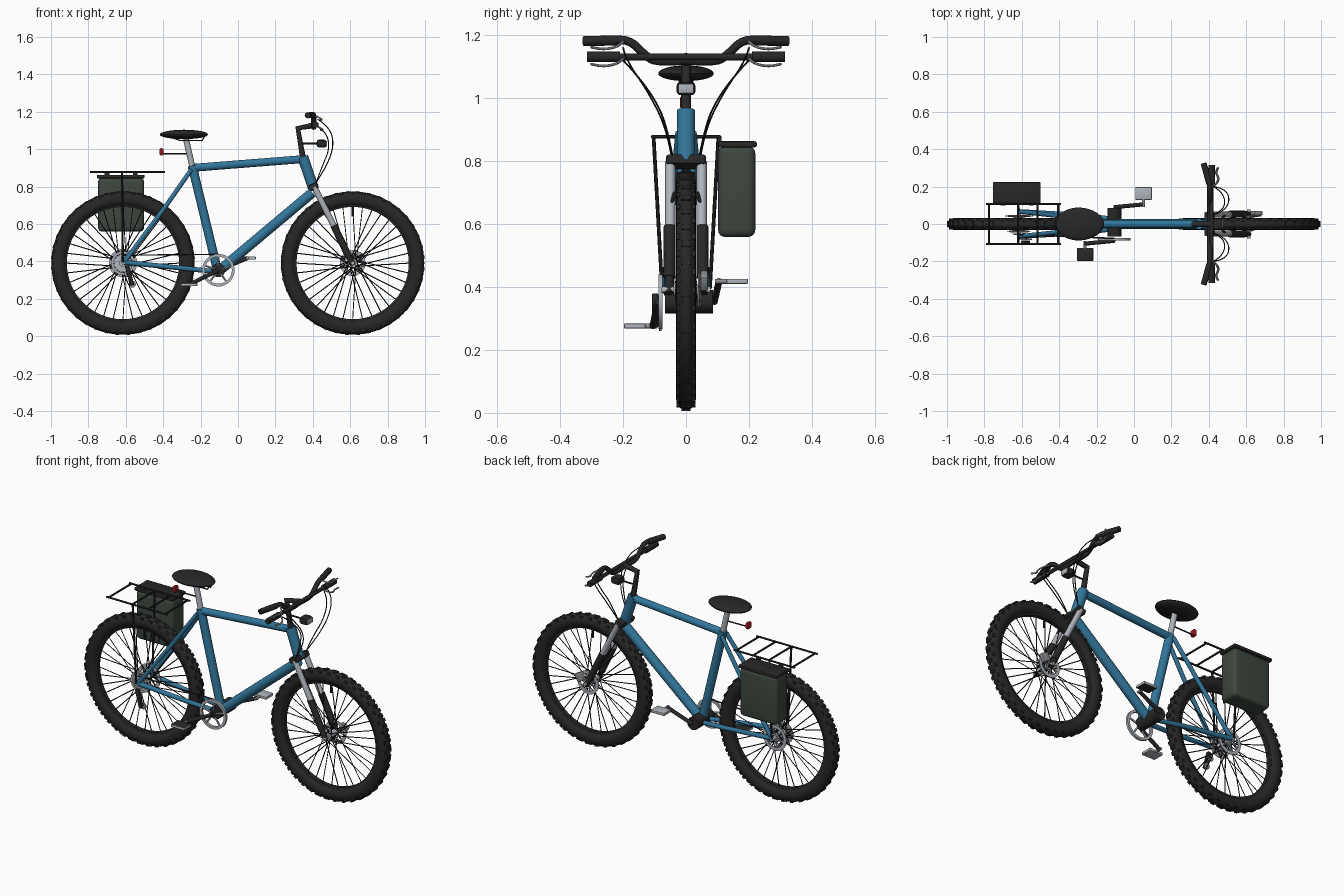
import bpy, bmesh, math
from mathutils import Vector, Matrix, Euler

if "Cube" in bpy.data.objects:
    bpy.data.objects.remove(bpy.data.objects["Cube"])

COLORS = {
    "black_rubber": (0.020, 0.020, 0.020), "dark_plastic": (0.021, 0.021, 0.022),
    "spoke_black": (0.013, 0.013, 0.013),
    "frame_blue": (0.032, 0.182, 0.328), "silver": (0.43, 0.46, 0.505),
    "steel_grey": (0.27, 0.28, 0.29), "bag_green": (0.047, 0.063, 0.048),
    "light_red": (0.42, 0.012, 0.015),
}
MATS = {}
for key, c in COLORS.items():
    MATS[key] = bpy.data.materials.new(key)
    MATS[key].diffuse_color = (*c, 1)


def activate(ob):
    bpy.ops.object.select_all(action='DESELECT')
    ob.select_set(True)
    bpy.context.view_layer.objects.active = ob


def finish(name, bm, *mats):
    bmesh.ops.recalc_face_normals(bm, faces=bm.faces)
    me = bpy.data.meshes.new(name)
    bm.to_mesh(me)
    bm.free()
    ob = bpy.data.objects.new(name, me)
    bpy.context.collection.objects.link(ob)
    for m in mats:
        me.materials.append(MATS[m])
    activate(ob)
    bpy.ops.object.shade_smooth_by_angle(angle=math.radians(35))
    return ob


def tubes(name, paths, r, mat, res=4, curved=False):
    """Round tubes along one or more paths."""
    cu = bpy.data.curves.new(name, 'CURVE')
    cu.dimensions = '3D'
    cu.bevel_depth, cu.bevel_resolution, cu.use_fill_caps = r, res, True
    for path in paths:
        sp = cu.splines.new('NURBS' if curved else 'POLY')
        sp.points.add(len(path) - 1)
        for p, co in zip(sp.points, path):
            p.co = (*co, 1)
        if curved:
            sp.use_endpoint_u, sp.order_u, sp.resolution_u = True, 3, 5
    cu.materials.append(MATS[mat])
    ob = bpy.data.objects.new(name, cu)
    bpy.context.collection.objects.link(ob)
    activate(ob)
    bpy.ops.object.convert(target='MESH')
    ob = bpy.context.object
    bpy.ops.object.shade_smooth_by_angle(angle=math.radians(40))
    return ob


def both(path):
    """A path and its mirror across the middle plane."""
    return [path, [(x, -y, z) for x, y, z in path]]


def boxes(name, items, mat, bevel=0.0, segs=2):
    """Items are (centre, size, rotation)."""
    bm = bmesh.new()
    for c, s, rot in items:
        m = Matrix.LocRotScale(Vector(c), Euler(rot), Vector(s))
        bmesh.ops.create_cube(bm, size=1, matrix=m)
    if bevel:
        bmesh.ops.bevel(bm, geom=bm.edges[:], offset=bevel, segments=segs, profile=0.5, affect='EDGES')
    return finish(name, bm, mat)


def lathe(name, profile, cx, cz, mat, n=48):
    """Spin a closed (radius, y) profile about a crosswise axis."""
    bm = bmesh.new()
    rings = []
    for i in range(n):
        a = math.tau * i / n
        rings.append([bm.verts.new((cx + r * math.cos(a), y, cz + r * math.sin(a))) for r, y in profile])
    k = len(profile)
    for i in range(n):
        p, q = rings[i], rings[(i + 1) % n]
        for j in range(k):
            bm.faces.new((p[j], p[(j + 1) % k], q[(j + 1) % k], q[j]))
    return finish(name, bm, mat)


def flat_ring(name, cx, cz, y, r0, r1, t, mat):
    return lathe(name, [(r0, y - t), (r1, y - t), (r1, y + t), (r0, y + t)], cx, cz, mat)


def spider(name, cx, cz, y, r0, r1, count, r, mat):
    """Radial arms between two radii."""
    arms = []
    for i in range(count):
        a = math.tau * i / count + 0.3
        arms.append([(cx + q * math.cos(a), y, cz + q * math.sin(a)) for q in (r0, r1)])
    return tubes(name, arms, r, mat, 1)


# Wheels: tyre, tread blocks, rim, spokes, hub and valve
WZ, REAR, FRONT = 0.391, -0.615, 0.613
for side, cx, disc in (("rear", REAR, 0.076), ("front", FRONT, 0.069)):
    prof = [(0.344 + 0.039 * math.cos(math.tau * i / 16), 0.032 * math.sin(math.tau * i / 16)) for i in range(16)]
    lathe(side + "_tyre", prof, cx, WZ, "black_rubber", 80)
    knobs = []
    for i in range(80):
        a = math.tau * i / 80
        rows = ((0.3785, 0.008, 0.014), (0.3785, -0.008, 0.014)) if i % 2 else ((0.368, 0.023, 0.015), (0.368, -0.023, 0.015))
        for r, y, w in rows:
            knobs.append(((cx + r * math.cos(a), y, WZ + r * math.sin(a)), (0.013, w, 0.019), (0, -a, 0)))
    boxes(side + "_tread", knobs, "black_rubber")
    lathe(side + "_rim", [(0.300, -0.012), (0.315, -0.017), (0.315, 0.017), (0.300, 0.012)], cx, WZ, "dark_plastic", 60)
    spokes = []
    for i in range(36):
        a = math.tau * i / 36
        b = a + (0.8 if (i // 2) % 2 else -0.8)
        y = 0.032 if i % 2 else -0.032
        spokes.append([(cx + 0.024 * math.cos(b), y, WZ + 0.024 * math.sin(b)),
                       (cx + 0.302 * math.cos(a), y * 0.15, WZ + 0.302 * math.sin(a))])
    tubes(side + "_spokes", spokes, 0.0028, "spoke_black", 0)
    tubes(side + "_hub", [[(cx, -0.04, WZ), (cx, 0.04, WZ)]], 0.020, "silver")
    tubes(side + "_axle", [[(cx, -0.078, WZ), (cx, 0.078, WZ)]], 0.010, "silver")
    tubes(side + "_valve", [[(cx, 0, WZ + 0.25), (cx, 0, WZ + 0.30)]], 0.006, "dark_plastic", 2)
    # Brake disc
    flat_ring(side + "_brake_disc", cx, WZ, 0.043, disc - 0.020, disc, 0.002, "silver")
    spider(side + "_disc_arms", cx, WZ, 0.043, 0.015, disc - 0.015, 6, 0.0045, "silver")
# Sprocket cluster: open large rings on arms, solid small ones
for i, (r0, r) in enumerate(((0.050, 0.064), (0.036, 0.048), (0.018, 0.036), (0.018, 0.030))):
    flat_ring("sprocket_%d" % i, REAR, WZ, -0.038 - 0.006 * i, r0, r, 0.0018, "silver")
spider("sprocket_arms", REAR, WZ, -0.040, 0.018, 0.055, 8, 0.004, "silver")

# Frame
BX, BZ = -0.105, 0.353
tubes("seat_tube", [[(BX - 0.005, 0, BZ), (-0.245, 0, 0.912)]], 0.024, "frame_blue", 6)
tubes("top_tube", [[(-0.245, 0, 0.900), (0.350, 0, 0.947)]], 0.021, "frame_blue", 6)
tubes("down_tube", [[(BX + 0.02, 0, BZ + 0.01), (0.398, 0, 0.768)]], 0.027, "frame_blue", 6)
tubes("head_tube", [[(0.346, 0, 0.960), (0.402, 0, 0.795)]], 0.029, "frame_blue", 6)
tubes("seat_stays", both([(-0.25, 0.022, 0.89), (-0.39, 0.042, 0.69), (-0.61, 0.066, 0.395)]), 0.012, "frame_blue")
tubes("chain_stays", both([(BX - 0.02, 0.028, 0.346), (-0.30, 0.048, 0.364), (-0.61, 0.066, 0.395)]), 0.013, "frame_blue")
tubes("stay_bridge", [[(-0.39, -0.042, 0.69), (-0.39, 0.042, 0.69)]], 0.009, "frame_blue", 2)

# Drive: crank housing, chainring, chain, derailleur, cranks
tubes("crank_housing", [[(BX, -0.066, BZ), (BX, 0.086, BZ)]], 0.037, "dark_plastic", 8)
flat_ring("chainring", BX, BZ, -0.081, 0.072, 0.087, 0.007, "silver")
spider("chainring_arms", BX, BZ, -0.081, 0.02, 0.076, 5, 0.006, "silver")
tubes("chain", [[(REAR, -0.056, WZ + 0.042), (BX, -0.077, BZ + 0.085)]], 0.004, "dark_plastic", 1)
boxes("derailleur", [((-0.580, -0.098, 0.325), (0.024, 0.020, 0.11), (0, -0.25, 0))], "dark_plastic", 0.005)
for i, (x, z) in enumerate(((-0.590, 0.335), (-0.564, 0.278))):
    flat_ring("guide_wheel_%d" % i, x, z, -0.082, 0.006, 0.018, 0.004, "steel_grey")
for s, side in ((-1, "right"), (1, "left")):
    px, pz = BX + s * 0.156, BZ - 0.006 + s * 0.071
    tubes(side + "_crank", [[(BX, s * 0.090, BZ), (px, s * 0.105, pz)]], 0.011, "dark_plastic")
    tubes(side + "_pedal_axle", [[(px, s * 0.092, pz), (px, s * 0.14, pz)]], 0.008, "steel_grey")
    pedal = boxes(side + "_pedal", [((px, s * 0.163, pz), (0.088, 0.068, 0.016), (0, 0, 0))], "silver", 0.003)
    pedal.data.materials.append(MATS["dark_plastic"])
    for f in pedal.data.polygons:
        f.material_index = 1 if f.normal.z * s < -0.5 else 0

# Saddle and post
tubes("seat_post", [[(-0.243, 0, 0.90), (-0.278, 0, 1.055)]], 0.016, "silver")
bm = bmesh.new()
bmesh.ops.create_uvsphere(bm, u_segments=32, v_segments=16, radius=1)
for v in bm.verts:
    x, y, z = v.co
    v.co = (-0.289 + 0.129 * x, 0.088 * y * (1 - 0.06 * x), 1.078 + (0.026 if z > 0 else 0.024) * z)
finish("saddle", bm, "dark_plastic")
tubes("saddle_rails", both([(-0.35, 0.02, 1.06), (-0.31, 0.02, 1.047), (-0.19, 0.015, 1.047), (-0.18, 0.012, 1.068)]), 0.004, "dark_plastic", 1)
tubes("tail_light_arm", [[(-0.26, 0, 0.976), (-0.405, -0.004, 0.976)]], 0.004, "dark_plastic", 2)
boxes("tail_light", [((-0.409, -0.003, 0.986), (0.020, 0.033, 0.038), (0, 0, 0))], "light_red", 0.006)

# Fork
boxes("fork_crown", [((0.403, 0, 0.798), (0.052, 0.128, 0.036), (0, -0.4, 0))], "dark_plastic", 0.010)
tubes("fork_upper_legs", both([(0.408, 0.050, 0.798), (0.520, 0.050, 0.575)]), 0.016, "silver")
tubes("fork_lower_legs", both([(0.512, 0.052, 0.592), (0.590, 0.053, 0.430)]), 0.019, "dark_plastic")
tubes("fork_tips", both([(0.580, 0.052, 0.450), (0.614, 0.054, 0.380)]), 0.015, "dark_plastic")
tubes("brake_arms", both([(0.475, 0.034, 0.700), (0.490, 0.056, 0.645)]), 0.007, "dark_plastic", 2)
boxes("brake_caliper", [((0.655, 0.058, 0.420), (0.05, 0.024, 0.05), (0, 0.5, 0))], "steel_grey", 0.006)

# Stem, handlebars, grips and levers
tubes("stem", [[(0.348, 0, 0.950), (0.320, 0, 1.112), (0.408, 0, 1.128)]], 0.016, "dark_plastic")
tubes("lower_handlebar", [[(0.415, -0.30, 1.131), (0.415, 0.30, 1.131)]], 0.011, "dark_plastic")
wing = [(0.405, 0.0, 1.120), (0.405, 0.09, 1.112), (0.405, 0.130, 1.135), (0.405, 0.170, 1.178), (0.405, 0.215, 1.188), (0.380, 0.31, 1.182)]
tubes("upper_handlebar", both(wing), 0.0135, "dark_plastic", 4, True)
tubes("lower_grips", both([(0.415, 0.21, 1.131), (0.415, 0.315, 1.131)]), 0.017, "black_rubber")
tubes("upper_grips", both([(0.402, 0.215, 1.183), (0.372, 0.325, 1.181)]), 0.016, "black_rubber")
for tag, dz, dx in (("lower", 0, 0.0), ("upper", 0.054, -0.005)):
    lever = [(0.420 + dx, 0.20, 1.125 + dz), (0.448 + dx, 0.215, 1.110 + dz), (0.455 + dx, 0.25, 1.102 + dz),
             (0.437 + dx, 0.275, 1.102 + dz), (0.452 + dx, 0.302, 1.108 + dz)]
    tubes(tag + "_brake_levers", both(lever), 0.0045, "silver", 2, True)

# Cables
cables = both([(0.425, 0.20, 1.16), (0.49, 0.19, 1.12), (0.515, 0.12, 1.02), (0.47, 0.06, 0.90), (0.41, 0.045, 0.81)])
cables += both([(0.425, 0.20, 1.12), (0.475, 0.17, 1.09), (0.49, 0.10, 1.00), (0.45, 0.06, 0.91), (0.41, 0.04, 0.80)])
tubes("cables", cables, 0.003, "spoke_black", 1, True)

# Headlight
tubes("headlight_arm", [[(0.337, 0, 1.03), (0.43, 0, 1.03)]], 0.005, "dark_plastic", 2)
boxes("headlight", [((0.447, 0, 1.030), (0.052, 0.060, 0.042), (0, 0, 0))], "dark_plastic", 0.012)
boxes("headlight_lens", [((0.474, 0, 1.030), (0.006, 0.048, 0.030), (0, 0, 0))], "silver", 0.002)

# Rear rack
RZ = 0.877
rails = both([(-0.79, 0.107, RZ), (-0.39, 0.107, RZ)])
rails += [[(x, -0.107, RZ), (x, 0.107, RZ)] for x in (-0.775, -0.62, -0.515, -0.405)]
tubes("rack_top", rails, 0.0055, "dark_plastic", 2)
tubes("rack_legs", both([(-0.62, 0.103, RZ), (-0.616, 0.076, 0.395)]), 0.006, "dark_plastic", 2)

# Pannier with lid and hooks
boxes("pannier_bag", [((-0.625, 0.161, 0.703), (0.246, 0.118, 0.288), (0, 0, 0))], "bag_green", 0.022, 4)
boxes("pannier_lid", [((-0.627, 0.163, 0.853), (0.256, 0.124, 0.020), (0, 0, 0))], "dark_plastic", 0.007)
boxes("pannier_hooks", [((x, 0.106, 0.866), (0.025, 0.012, 0.026), (0, 0, 0)) for x in (-0.70, -0.55)], "dark_plastic")

for m in bpy.data.materials:
    if m.users and not m.is_grease_pencil:
        m.use_nodes = True
        m.node_tree.nodes["Principled BSDF"].inputs["Base Color"].default_value = m.diffuse_color
